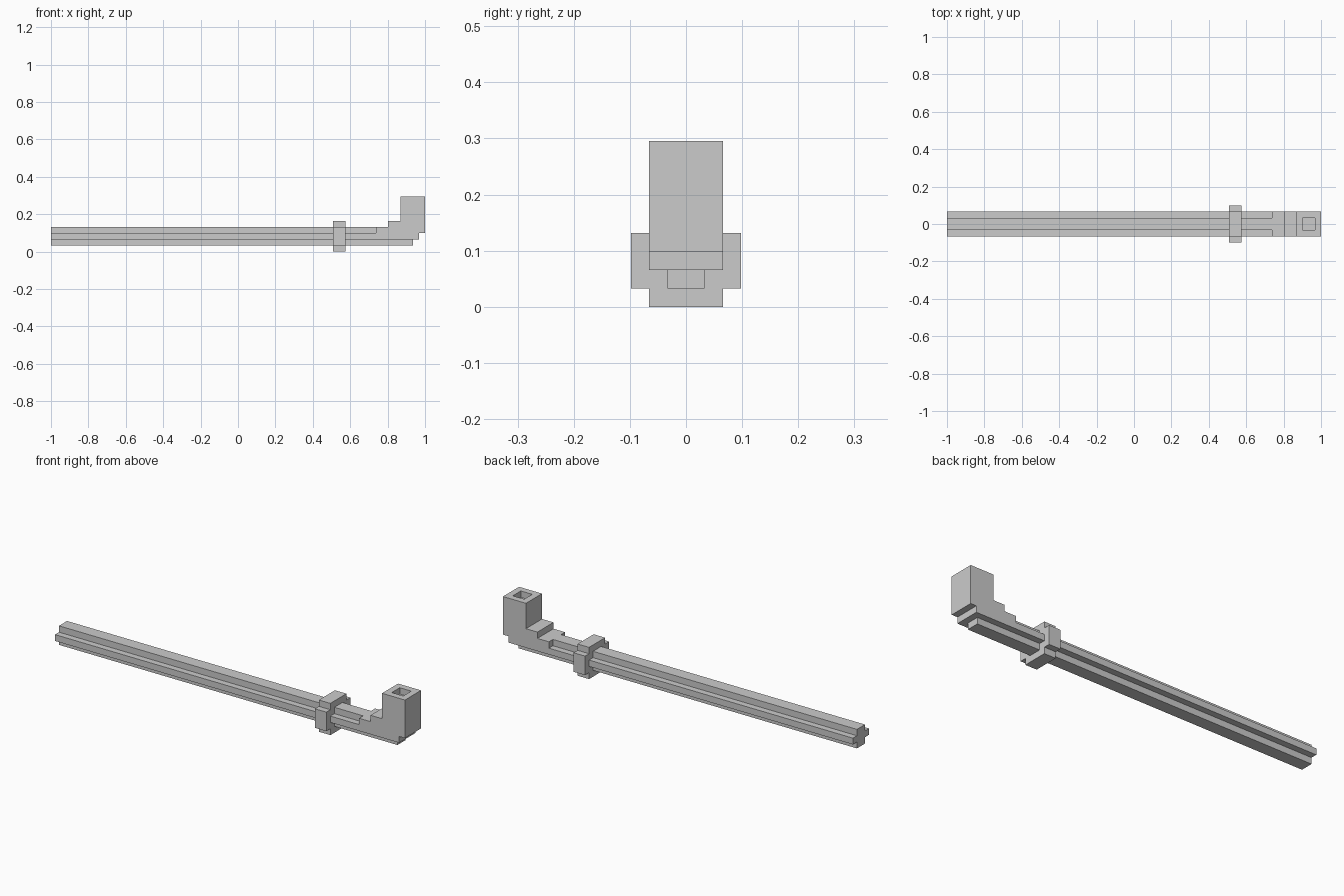
import bpy, bmesh, math
from mathutils import Vector

if "Cube" in bpy.data.objects:
    bpy.data.objects.remove(bpy.data.objects["Cube"])

U = 2 / 61          # block size; the pipe is 61 blocks long
X0 = -30.5          # left end, in blocks


def cells(x0, x1, half_y, z0, z1):
    """Blocks filling x0..x1 (counted from the left end), +-half_y, z0..z1."""
    return {(x, y, z) for x in range(x0, x1)
            for y in range(-half_y, half_y) for z in range(z0, z1)}


# stem: plus-shaped section
stem = cells(0, 53, 1, 1, 4) | cells(0, 53, 2, 2, 3)

# collar: larger plus around the stem
collar = cells(46, 48, 2, 0, 5) | cells(46, 48, 3, 1, 4)

# bowl: stepped neck and underside, tall cup with a square recess
bowl = (cells(53, 59, 1, 1, 2) | cells(53, 60, 2, 2, 3) |
        cells(53, 61, 2, 3, 4) | cells(55, 61, 2, 4, 5) |
        cells(57, 61, 2, 5, 9)) - cells(58, 60, 1, 8, 9)

stem -= collar
solid = stem | collar | bowl


def build(name, part):
    """Skin the outer faces of a part, then merge them into flat panels."""
    bm = bmesh.new()
    for c in part:
        for axis in range(3):
            for s in (-1, 1):
                n = list(c)
                n[axis] += s
                if tuple(n) in solid:
                    continue
                a, b = (axis + 1) % 3, (axis + 2) % 3
                ring = []
                for da, db in ((0, 0), (1, 0), (1, 1), (0, 1))[::s]:
                    p = list(c)
                    p[axis] += (s + 1) // 2
                    p[a] += da
                    p[b] += db
                    ring.append(bm.verts.new(
                        Vector((p[0] + X0, p[1], p[2])) * U))
                bm.faces.new(ring)
    bmesh.ops.remove_doubles(bm, verts=bm.verts, dist=U * 0.01)
    bmesh.ops.dissolve_limit(bm, angle_limit=math.radians(1),
                             verts=bm.verts, edges=bm.edges)
    me = bpy.data.meshes.new(name)
    bm.to_mesh(me)
    bm.free()
    bpy.context.collection.objects.link(bpy.data.objects.new(name, me))


build("stem", stem)
build("collar", collar)
build("bowl", bowl)
